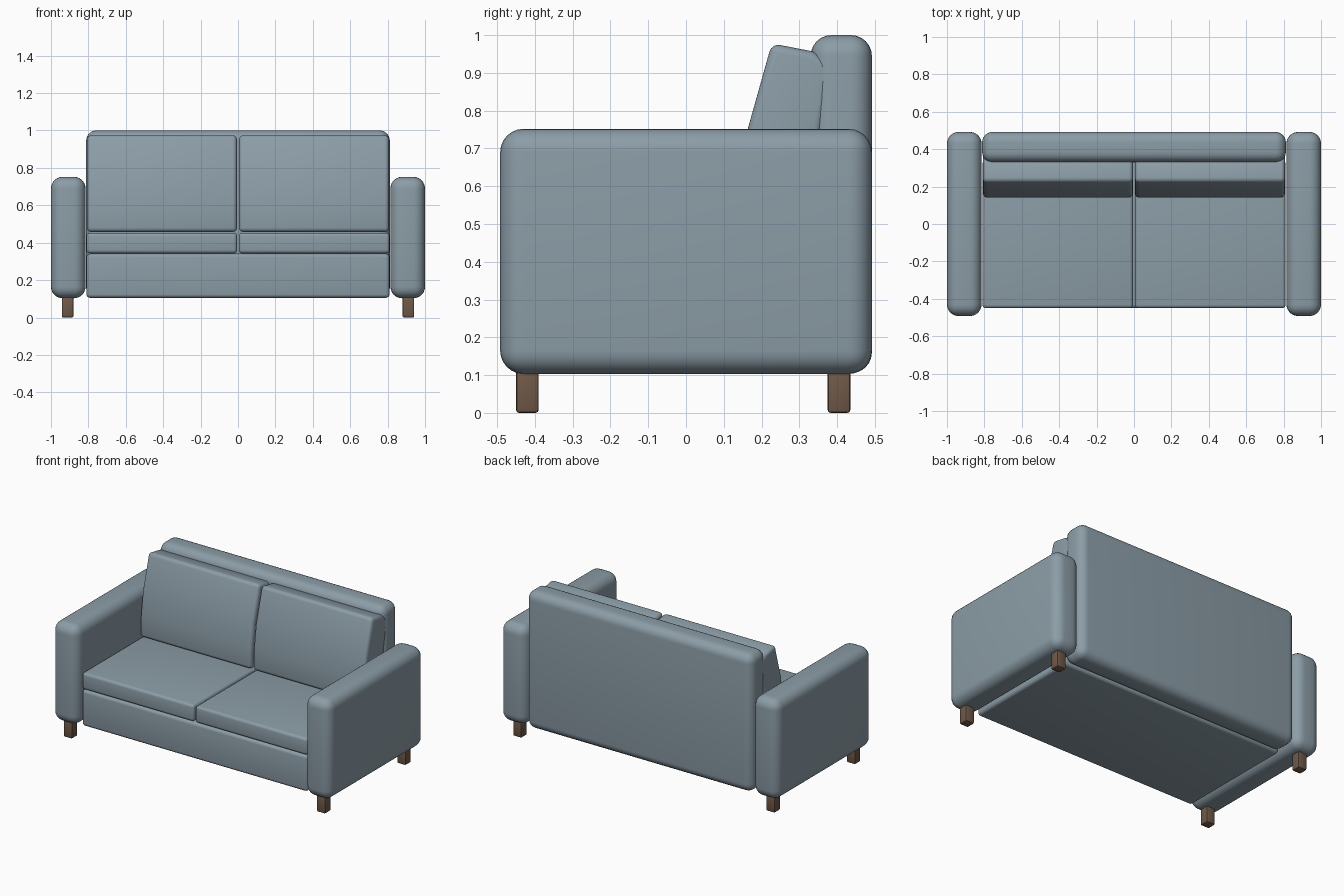
import bpy, bmesh, math

if "Cube" in bpy.data.objects:
    bpy.data.objects.remove(bpy.data.objects["Cube"])


def material(name, rgb):
    m = bpy.data.materials.new(name)
    m.diffuse_color = (*rgb, 1)
    m.use_nodes = True
    m.node_tree.nodes["Principled BSDF"].inputs["Base Color"].default_value = m.diffuse_color
    return m


FABRIC = material("blue_grey_fabric", (0.26, 0.335, 0.385))
WOOD = material("brown_wood", (0.16, 0.10, 0.065))


def finish(name, bm, mat, radius, segments):
    """Turn a bmesh into a smooth object with rounded edges."""
    bmesh.ops.recalc_face_normals(bm, faces=bm.faces)
    mesh = bpy.data.meshes.new(name)
    bm.to_mesh(mesh)
    bm.free()
    mesh.materials.append(mat)
    ob = bpy.data.objects.new(name, mesh)
    bpy.context.collection.objects.link(ob)
    bev = ob.modifiers.new("rounding", 'BEVEL')
    bev.width = radius
    bev.segments = segments
    bev.limit_method = 'ANGLE'
    bev.angle_limit = math.radians(40)
    bpy.ops.object.select_all(action='DESELECT')
    ob.select_set(True)
    bpy.context.view_layer.objects.active = ob
    bpy.ops.object.modifier_apply(modifier="rounding")
    bpy.ops.object.shade_smooth_by_angle(angle=math.radians(35))
    return ob


def prism(name, profile, x0, x1, mat, radius, segments=4):
    """Extrude a (y, z) outline from x0 to x1."""
    bm = bmesh.new()
    face = bm.faces.new([bm.verts.new((x0, y, z)) for y, z in profile])
    ext = bmesh.ops.extrude_face_region(bm, geom=[face])
    moved = [g for g in ext["geom"] if isinstance(g, bmesh.types.BMVert)]
    bmesh.ops.translate(bm, verts=moved, vec=(x1 - x0, 0, 0))
    return finish(name, bm, mat, radius, segments)


def box(name, x, y, z, mat, radius, segments=4):
    outline = [(y[0], z[0]), (y[1], z[0]), (y[1], z[1]), (y[0], z[1])]
    return prism(name, outline, x[0], x[1], mat, radius, segments)


# Base and backrest between the arms
box("base", (-0.81, 0.81), (-0.45, 0.34), (0.105, 0.341), FABRIC, 0.02)
box("backrest", (-0.812, 0.812), (0.33, 0.492), (0.105, 1.0), FABRIC, 0.055, 6)

# Leaning back cushion outline, slightly fuller at the bottom
cushion = [(0.14, 0.458), (0.143, 0.60), (0.163, 0.75), (0.227, 0.978),
           (0.335, 0.957), (0.390, 0.920), (0.36, 0.75), (0.32, 0.458)]

for side, s in (("left", -1), ("right", 1)):
    def span(a, b):
        return tuple(sorted((s * a, s * b)))

    box(side + "_arm", span(0.815, 1.0), (-0.492, 0.492), (0.103, 0.752),
        FABRIC, 0.062, 6)
    box(side + "_seat_cushion", span(0.005, 0.81), (-0.45, 0.34),
        (0.343, 0.452), FABRIC, 0.018)
    prism(side + "_back_cushion", cushion, *span(0.006, 0.807), FABRIC, 0.022)

    # Short block legs under each arm
    for end, y in (("front", -0.42), ("back", 0.405)):
        box(f"{side}_{end}_leg", span(0.88, 0.942), (y - 0.03, y + 0.03),
            (0.0, 0.115), WOOD, 0.008, 2)
